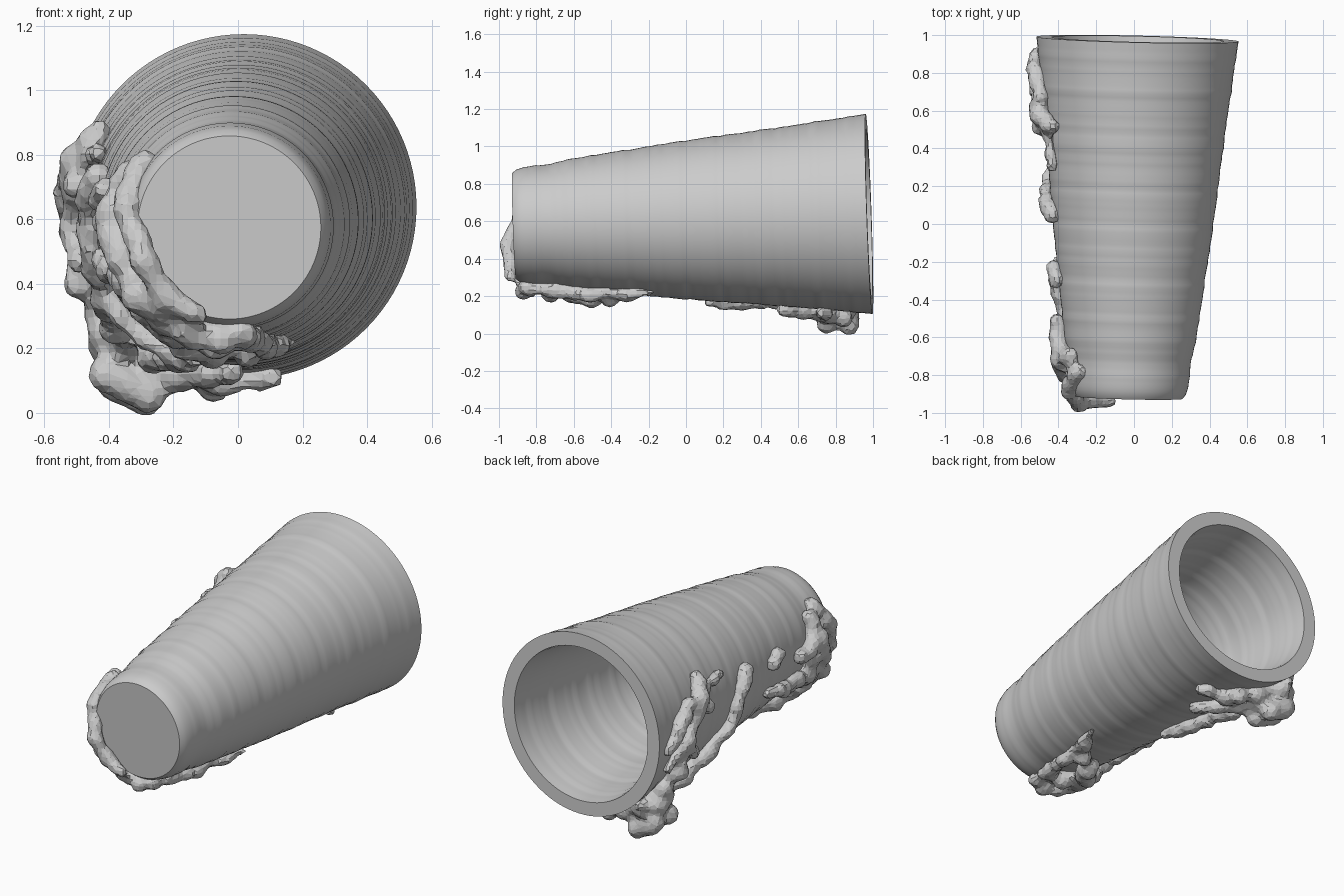
import bpy, bmesh, math, random
from mathutils import Vector, Matrix

random.seed(4)
cube = bpy.data.objects.get("Cube")
if cube:
    bpy.data.objects.remove(cube, do_unlink=True)

grey = bpy.data.materials.new("plain_grey")
grey.use_nodes = True
grey.diffuse_color = (0.6, 0.6, 0.6, 1)
grey.node_tree.nodes["Principled BSDF"].inputs["Base Color"].default_value = grey.diffuse_color

# The cup lies on its side: its axis runs nearly along y, leaning up and to +x
AXIS = Vector((0.024, 1, 0.034))
ORIGIN = Vector((-0.005, 0, 0.606))
TILT = Vector((0, 1, 0)).rotation_difference(AXIS).to_matrix().to_4x4()
PLACE = Matrix.Translation(ORIGIN) @ TILT
WIDTHS = [(-0.96, 0.262), (-0.92, 0.284), (-0.9, 0.3), (-0.85, 0.315), (-0.7, 0.327),
          (-0.6, 0.35), (-0.3, 0.387), (0, 0.425), (0.5, 0.477), (0.98, 0.535)]


def radius(y):
    """Outer radius of the cup at a distance along its axis."""
    y = max(WIDTHS[0][0], min(y, WIDTHS[-1][0]))
    for (a, ra), (b, rb) in zip(WIDTHS, WIDTHS[1:]):
        if y <= b:
            return ra + (rb - ra) * (y - a) / (b - a)


def ripple(y):
    """Faint, uneven turning rings that fade towards both ends."""
    fade = min(1, (y + 0.92) * 8, (0.98 - y) * 8)
    return 0.001 * fade * sum(math.sin(k * y + k) for k in (23, 41, 67, 104))


def finish(name, bm, smooth):
    bmesh.ops.recalc_face_normals(bm, faces=bm.faces)
    mesh = bpy.data.meshes.new(name)
    bm.to_mesh(mesh)
    bm.free()
    mesh.materials.append(grey)
    if smooth:
        mesh.shade_smooth()
        mesh.set_sharp_from_angle(angle=math.radians(25))
    obj = bpy.data.objects.new(name, mesh)
    bpy.context.collection.objects.link(obj)
    return obj


# Cup: one profile for the base, outer wall, rim, inner wall and floor, spun round
FRONT, RIM, FLOOR, STEPS = -0.92, 0.98, -0.83, 90
outer = [FRONT + (RIM - FRONT) * i / STEPS for i in range(STEPS + 1)]
inner = [RIM + (FLOOR - RIM) * i / STEPS for i in range(STEPS + 1)]
profile = [(0, FRONT)]
profile += [(radius(y) + ripple(y), y) for y in outer]
profile += [(radius(y) - 0.08 + ripple(y), y) for y in inner]
profile.append((0, FLOOR))

bm = bmesh.new()
verts = [bm.verts.new((r, y, 0)) for r, y in profile]
edges = [bm.edges.new(pair) for pair in zip(verts, verts[1:])]
bmesh.ops.spin(bm, geom=verts + edges, cent=(0, 0, 0), axis=(0, 1, 0),
               angle=math.tau, steps=96, use_merge=True)
bmesh.ops.remove_doubles(bm, verts=bm.verts, dist=0.0005)
bm.transform(PLACE)
finish("cup", bm, True)


def on_cup(angle, y, lift):
    """Point over the cup wall; angle is from the underside towards -x."""
    a, r = math.radians(angle), radius(y) + lift
    return ORIGIN + AXIS * y + Vector((-r * math.sin(a), 0, -r * math.cos(a)))


def strand(bm, points, lift=0.6, jitter=0.3):
    """Chain of uneven lumps following the wall through (angle, y, size)."""
    for start, end in zip(points, points[1:]):
        gap = (on_cup(*start) - on_cup(*end)).length
        count = max(2, math.ceil(gap / (0.6 * min(start[2], end[2]))))
        for i in range(count + 1):
            t = i / count
            angle, y, size = (p + (q - p) * t for p, q in zip(start, end))
            size *= 1 + random.uniform(-jitter, jitter)
            spot = on_cup(angle, y, size * lift)
            spot += Vector([random.uniform(-jitter, jitter) * size for _ in range(3)])
            bmesh.ops.create_icosphere(bm, subdivisions=2, radius=size,
                                       matrix=Matrix.Translation(spot))


def crust(name, bm):
    """Fuse the lumps into one faceted growth."""
    obj = finish(name, bm, False)
    remesh = obj.modifiers.new("fuse", 'REMESH')
    remesh.mode = 'VOXEL'
    remesh.voxel_size = 0.022
    thin = obj.modifiers.new("facets", 'DECIMATE')
    thin.ratio = 0.6


# Growth round the closed end: a band over the edge, a broad patch and side fingers
bm = bmesh.new()
strand(bm, [(18, -0.94, 0.034), (42, -0.94, 0.038), (66, -0.955, 0.042),
            (84, -0.925, 0.04), (100, -0.88, 0.046), (114, -0.83, 0.046),
            (126, -0.78, 0.038)], lift=0.25, jitter=0.15)
for points in (
    [(-8, -0.86, 0.035), (25, -0.85, 0.045), (50, -0.84, 0.05),
     (75, -0.78, 0.05), (95, -0.72, 0.05), (115, -0.7, 0.042)],
    [(5, -0.72, 0.045), (30, -0.7, 0.05), (55, -0.7, 0.05), (80, -0.66, 0.045)],
    [(42, -0.92, 0.045), (35, -0.8, 0.05), (20, -0.62, 0.052), (8, -0.48, 0.048),
     (-10, -0.38, 0.04), (-21, -0.28, 0.03), (-24, -0.18, 0.016)],
    [(-8, -0.84, 0.036), (-12, -0.6, 0.036), (-19, -0.32, 0.032)],
    [(75, -0.2, 0.03), (69, -0.35, 0.036), (64, -0.55, 0.042), (58, -0.72, 0.045)],
    [(95, -0.75, 0.045), (92, -0.58, 0.04), (88, -0.5, 0.035)],
    [(103, -0.32, 0.036), (99, -0.24, 0.036)],
):
    strand(bm, points)
crust("closed_end_growth", bm)

# Growth near the open end, with a heavy lump underneath
bm = bmesh.new()
for points in (
    [(-11, 0.72, 0.034), (5, 0.76, 0.042), (22, 0.76, 0.052), (45, 0.83, 0.06),
     (65, 0.77, 0.042), (85, 0.7, 0.04), (103, 0.6, 0.045), (119, 0.51, 0.045)],
    [(84, 0.92, 0.028), (96, 0.82, 0.036), (106, 0.68, 0.042), (98, 0.48, 0.034)],
    [(72, 0.88, 0.032), (82, 0.76, 0.034), (72, 0.62, 0.034)],
    [(106, 0.05, 0.045), (95, 0.14, 0.034), (75, 0.2, 0.036),
     (58, 0.35, 0.042), (46, 0.6, 0.042), (38, 0.78, 0.05)],
    [(17, 0.12, 0.03), (22, 0.28, 0.04), (27, 0.45, 0.04), (32, 0.62, 0.045)],
    [(56, 0.32, 0.036), (40, 0.3, 0.03), (24, 0.26, 0.03)],
    [(106, 0.6, 0.03), (112, 0.42, 0.028), (113, 0.3, 0.036)],
    [(2, 0.52, 0.034), (12, 0.64, 0.042), (22, 0.74, 0.048)],
    [(8, 0.82, 0.04), (22, 0.86, 0.048), (35, 0.89, 0.045), (43, 0.96, 0.028)],
):
    strand(bm, points)
strand(bm, [(46, 0.8, 0.08), (26, 0.82, 0.08)], jitter=0.1)
for y in (0.75, 0.87):
    strand(bm, [(39, y, 0.062), (27, y, 0.056)], lift=2.4, jitter=0.05)
crust("open_end_growth", bm)
